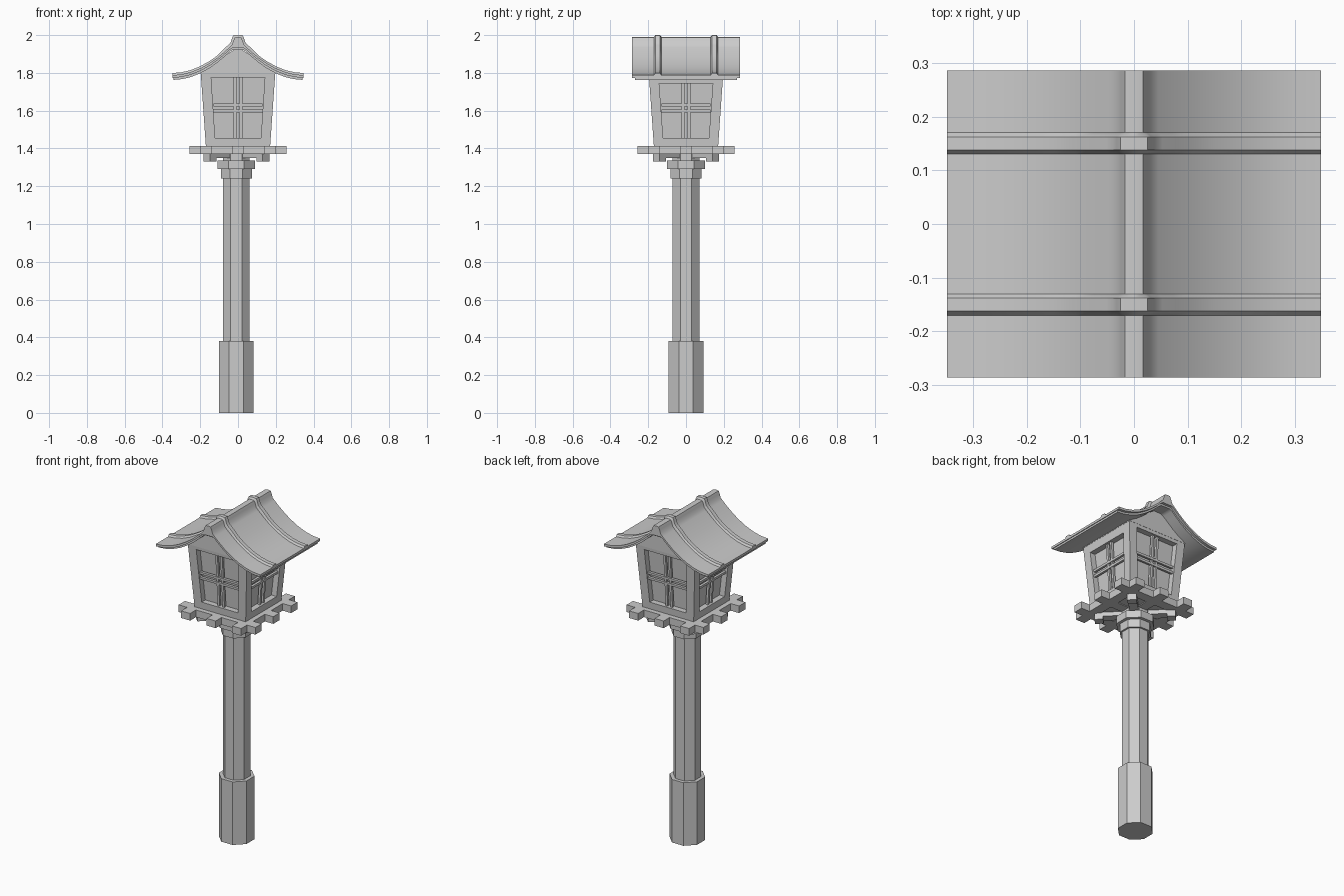
import bpy, bmesh
from math import pi, cos, sin, atan
from mathutils import Matrix, Vector

if "Cube" in bpy.data.objects:
    bpy.data.objects.remove(bpy.data.objects["Cube"])


def make(name, verts, faces, smooth=False):
    bm = bmesh.new()
    vs = [bm.verts.new(v) for v in verts]
    for f in faces:
        bm.faces.new([vs[i] for i in f])
    bmesh.ops.remove_doubles(bm, verts=bm.verts, dist=1e-5)
    bmesh.ops.recalc_face_normals(bm, faces=bm.faces)
    me = bpy.data.meshes.new(name)
    bm.to_mesh(me)
    bm.free()
    ob = bpy.data.objects.new(name, me)
    bpy.context.collection.objects.link(ob)
    if smooth:
        bpy.ops.object.select_all(action='DESELECT')
        ob.select_set(True)
        bpy.context.view_layer.objects.active = ob
        bpy.ops.object.shade_smooth_by_angle(angle=0.6)
    return ob


def box(name, lo, hi, mat=Matrix()):
    vs = [mat @ Vector((x, y, z)) for z in (lo[2], hi[2])
          for x, y in ((lo[0], lo[1]), (hi[0], lo[1]), (hi[0], hi[1]), (lo[0], hi[1]))]
    return make(name, vs, [(0, 1, 2, 3), (4, 5, 6, 7)] +
                [(i, (i + 1) % 4, 4 + (i + 1) % 4, 4 + i) for i in range(4)])


CX = -0.009  # the post sits slightly off the lamp axis


def octagon(name, r, z0, z1):
    R = r / cos(pi / 8)
    vs = [(CX + R * cos(pi / 8 + i * pi / 4), R * sin(pi / 8 + i * pi / 4), z)
          for z in (z0, z1) for i in range(8)]
    make(name, vs, [tuple(range(8)), tuple(range(8, 16))] +
         [(i, (i + 1) % 8, 8 + (i + 1) % 8, 8 + i) for i in range(8)])


def loft(name, rows, drop):
    # rows: (y, half profile); mirrored in x and closed by lower copies
    rings = []
    for y, half in rows:
        full = [(-x, z) for x, z in half[:0:-1]] + half
        rings.append([(x, y, z) for x, z in full])
    n, m = len(rings[0]), len(rings)
    base = [[(x, y, min(z, 1.945) - drop) for x, y, z in r] for r in (rings[0], rings[-1])]
    vs = [v for r in rings + base for v in r]
    F = []
    for i in range(n - 1):
        for j in range(m - 1):
            F.append((j * n + i, j * n + i + 1, (j + 1) * n + i + 1, (j + 1) * n + i))
        b0, b1 = m * n, (m + 1) * n
        F.append((b0 + i, b0 + i + 1, b1 + i + 1, b1 + i))
        F.append((i, i + 1, b0 + i + 1, b0 + i))
        t = (m - 1) * n
        F.append((t + i, t + i + 1, b1 + i + 1, b1 + i))
    for e in (0, n - 1):
        F.append(tuple(j * n + e for j in range(m)) + ((m + 1) * n + e, m * n + e))
    make(name, vs, F, True)


# post
octagon("post_base", 0.092, 0, 0.38)
octagon("post", 0.071, 0.38, 1.38)
octagon("collar_lower", 0.082, 1.24, 1.29)
octagon("collar_upper", 0.1, 1.29, 1.335)

# diagonal brackets
for k in range(4):
    M = Matrix.Translation((CX, 0, 0)) @ Matrix.Rotation(pi / 4 + k * pi / 2, 4, 'Z')
    box("bracket_arm", (0, -0.025, 1.35), (0.2, 0.025, 1.385), M)
    box("bracket_end", (0.175, -0.025, 1.332), (0.222, 0.025, 1.385), M)

# platform of crossing beams
box("platform_deck", (-0.2, -0.2, 1.375), (0.2, 0.2, 1.41))
for k in range(2):
    M = Matrix.Rotation(k * pi / 2, 4, 'Z')
    for c in (-0.17, 0, 0.17):
        box("platform_beam", (c - 0.03, -0.256, 1.37), (c + 0.03, 0.256, 1.413), M)

# lamp house: tapered walls with recessed windows
SL, ZB, ZT = 0.07, 1.41, 1.812


def hw(z):
    return 0.17 + SL * (z - ZB)


for k in range(4):
    M = Matrix.Rotation(k * pi / 2, 4, 'Z')
    wt = 1.775 if k % 2 == 0 else 1.745

    def quad(wb, wtp, z0, z1, d):
        return [M @ Vector((x, -hw(z) + d, z)) for x, z in
                ((-wb, z0), (wb, z0), (wtp, z1), (-wtp, z1))]
    vs = (quad(hw(ZB), hw(ZT), ZB, ZT, 0) + quad(0.121, 0.142, 1.455, wt, 0)
          + quad(0.121, 0.142, 1.455, wt, 0.035))
    F = [(8, 9, 10, 11)]
    for i in range(4):
        j = (i + 1) % 4
        F += [(i, j, 4 + j, 4 + i), (4 + i, 4 + j, 8 + j, 8 + i)]
    make("lamp_wall", vs, F)
    # lattice bars, leaning with the wall
    L = M @ Matrix.Translation((0, -hw(1.455), 1.455)) @ Matrix.Rotation(atan(SL), 4, 'X')
    for s in (-1, 1):
        box("lattice_upright", (s * 0.016 - 0.007, 0.012, 0), (s * 0.016 + 0.007, 0.026, wt - 1.455), L)
    for z in (0.143, 0.175):
        box("lattice_rail", (-0.131, 0.008, z - 0.007), (0.131, 0.022, z + 0.007), L)

# gable block under the roof
g = [(-hw(ZT), 1.795), (hw(ZT), 1.795), (hw(ZT), 1.812), (0.1, 1.872), (0, 1.935), (-0.1, 1.872), (-hw(ZT), 1.812)]
n = len(g)
make("gable", [(x, s * hw(ZT), z) for s in (-1, 1) for x, z in g],
     [tuple(range(n)), tuple(range(n, 2 * n))] + [(i, (i + 1) % n, n + (i + 1) % n, n + i) for i in range(n)])

# curved roof with ridge, under layer and two raised bands
P = [(0, 1.99), (0.017, 1.988), (0.024, 1.972), (0.031, 1.95), (0.045, 1.936), (0.07, 1.913), (0.11, 1.88),
     (0.15, 1.852), (0.2, 1.824), (0.25, 1.804), (0.3, 1.792), (0.348, 1.788)]
loft("roof", [(-0.286, P), (0.286, P)], 0.014)
U = [(x * 0.985, min(z, 1.945) - 0.012) for x, z in P]
loft("roof_under_layer", [(-0.27, U), (0.27, U)], 0.013)
B = [(x + (0.008 if 0 < x < 0.1 else 0), z + 0.011) for x, z in P]
for c in (-0.15, 0.15):
    loft("roof_band", [(c - 0.02, P), (c - 0.012, B), (c + 0.012, B), (c + 0.02, P)], 0.005)
